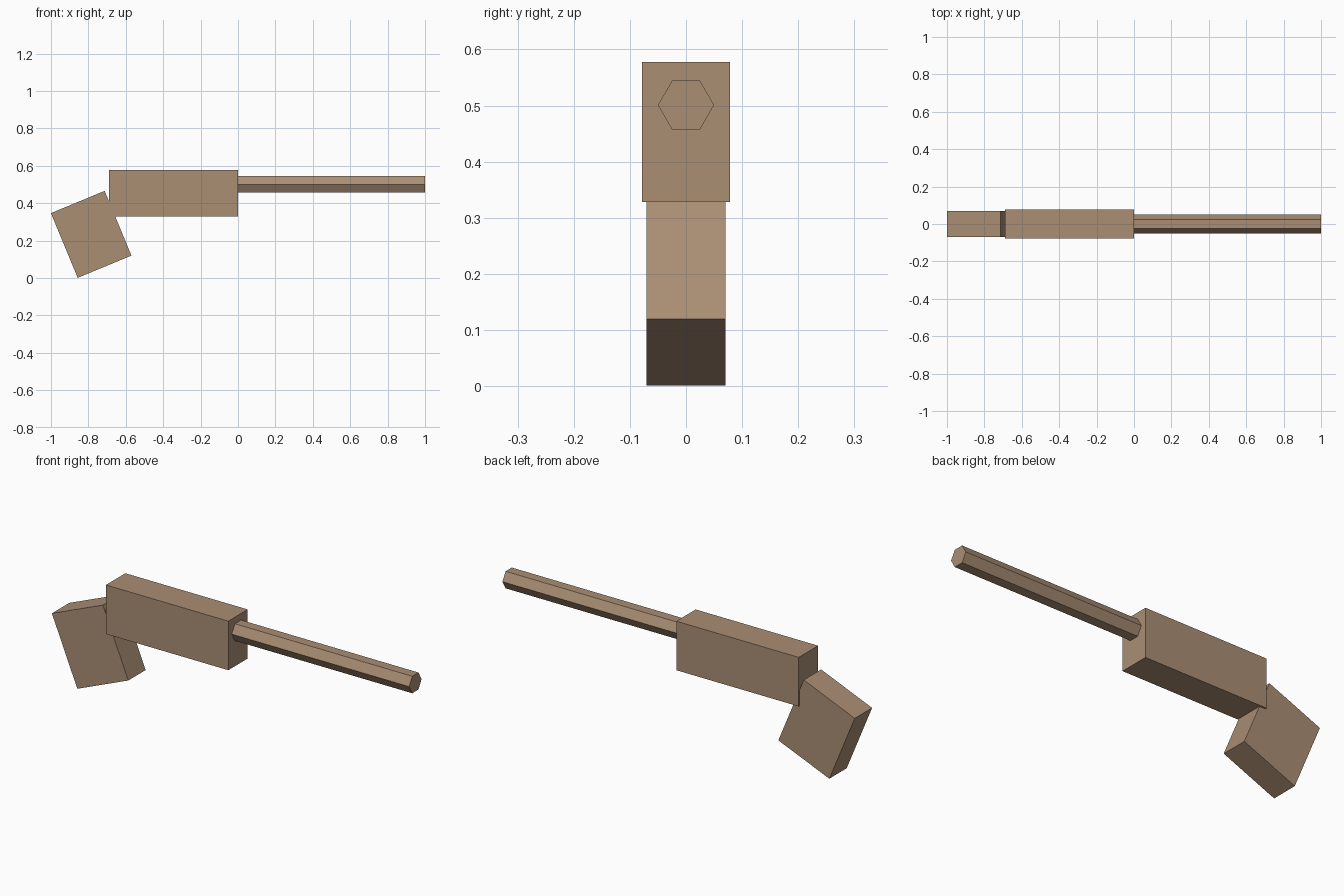
import bpy
import math

if "Cube" in bpy.data.objects:
    bpy.data.objects.remove(bpy.data.objects["Cube"])

# One flat colour for the whole model
brown = bpy.data.materials.new("light_brown")
brown.diffuse_color = (0.402, 0.271, 0.175, 1.0)
brown.use_nodes = True
brown.node_tree.nodes["Principled BSDF"].inputs["Base Color"].default_value = brown.diffuse_color


def finish(name):
    obj = bpy.context.object
    obj.name = name
    obj.data.name = name
    obj.data.materials.append(brown)
    return obj


def box(name, center, size, tilt=0.0):
    bpy.ops.mesh.primitive_cube_add(size=1, location=center, rotation=(0, math.radians(tilt), 0))
    obj = finish(name)
    obj.scale = size
    return obj


# Main body block
box("body", (-0.345, 0, 0.453), (0.69, 0.156, 0.25))

# Tilted grip, overlapping the lower rear corner of the body
box("grip", (-0.785, 0, 0.2335), (0.311, 0.14, 0.3745), tilt=-22.5)

# Six-sided barrel with an edge pointing up
bpy.ops.mesh.primitive_cylinder_add(vertices=6, radius=0.05, depth=1.0,
                                    location=(0.5, 0, 0.501), rotation=(0, math.radians(90), 0))
finish("barrel")
